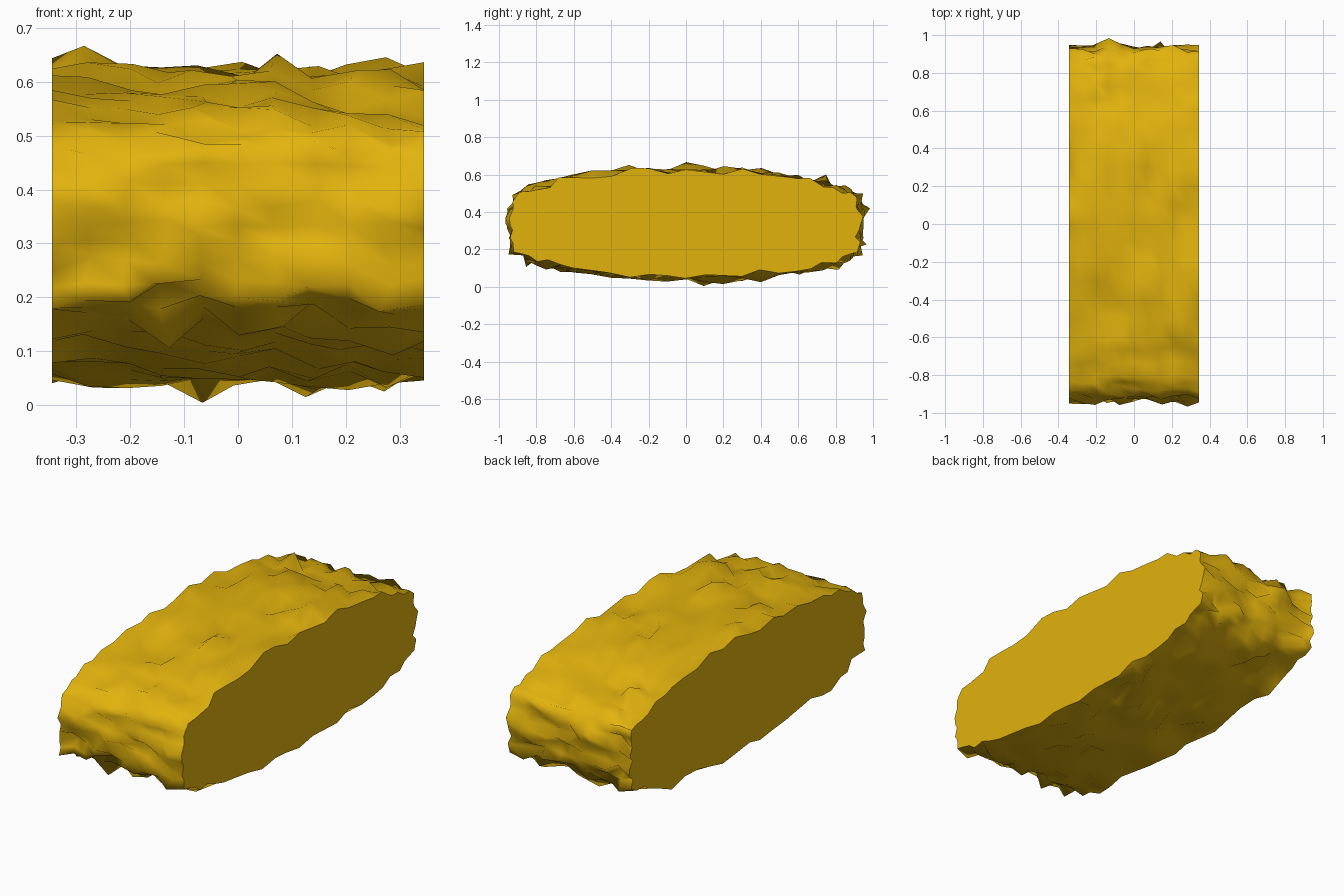
import bpy, bmesh, math, random

if "Cube" in bpy.data.objects:
    bpy.data.objects.remove(bpy.data.objects["Cube"])

random.seed(5)
HALF_X, MID_Z, STEPS = 0.345, 0.336, 10
# Quarter of the blunt oval section: (y, z, segments to the next point)
QUARTER = [(0.935, 0, 4), (0.915, 0.145, 3), (0.80, 0.197, 3),
           (0.60, 0.246, 3), (0.30, 0.278, 3), (0, 0.286, 0)]

quarter = []
for (y0, z0, n), (y1, z1, _) in zip(QUARTER, QUARTER[1:]):
    quarter += [(y0 + (y1 - y0) * j / n, z0 + (z1 - z0) * j / n) for j in range(n)]
half = quarter + [(0, 0.286)] + [(-y, z) for y, z in quarter[:0:-1]]
section = half + [(-y, -z) for y, z in half]
SIDES = len(section)


def bump(amount):
    return max(-2.8, min(2.8, random.gauss(0, 1))) * amount


def clamp(value, limit):
    return max(-limit, min(limit, value))


# Rough oval rings stacked along x
bm = bmesh.new()
rings = []
for i in range(STEPS + 1):
    x = -HALF_X + 2 * HALF_X * i / STEPS
    edge = i in (0, STEPS)
    ring = []
    for k, (y, z) in enumerate(section):
        (ya, za), (yb, zb) = section[k - 1], section[(k + 1) % SIDES]
        ny, nz = zb - za, ya - yb
        length = math.hypot(ny, nz)
        ny, nz = ny / length, nz / length
        out = bump(0.012 if edge else 0.018 + 0.005 * abs(ny))
        slide = bump(0.006)
        ring.append(bm.verts.new((x + (0 if edge else bump(0.008)),
                                  clamp(y + ny * out - nz * slide, 1),
                                  MID_Z + clamp(z + nz * out + ny * slide, MID_Z))))
    rings.append(ring)

# Rough outer surface
for a, b in zip(rings, rings[1:]):
    for k in range(SIDES):
        n = (k + 1) % SIDES
        bm.faces.new((a[k], b[k], b[n], a[n])).smooth = True

# Flat cut ends with crisp rims
caps = [bm.faces.new(rings[0]), bm.faces.new(rings[-1][::-1])]
bmesh.ops.recalc_face_normals(bm, faces=bm.faces)
for cap in caps:
    cap.smooth = False
    for e in cap.edges:
        e.smooth = False

mesh = bpy.data.meshes.new("rough_oval_block")
bm.to_mesh(mesh)
bm.free()
block = bpy.data.objects.new("rough_oval_block", mesh)
bpy.context.collection.objects.link(block)

# Golden straw colour
mat = bpy.data.materials.new("straw_gold")
mat.diffuse_color = (0.76, 0.45, 0.004, 1)
mat.use_nodes = True
mat.node_tree.nodes["Principled BSDF"].inputs["Base Color"].default_value = mat.diffuse_color
mesh.materials.append(mat)
